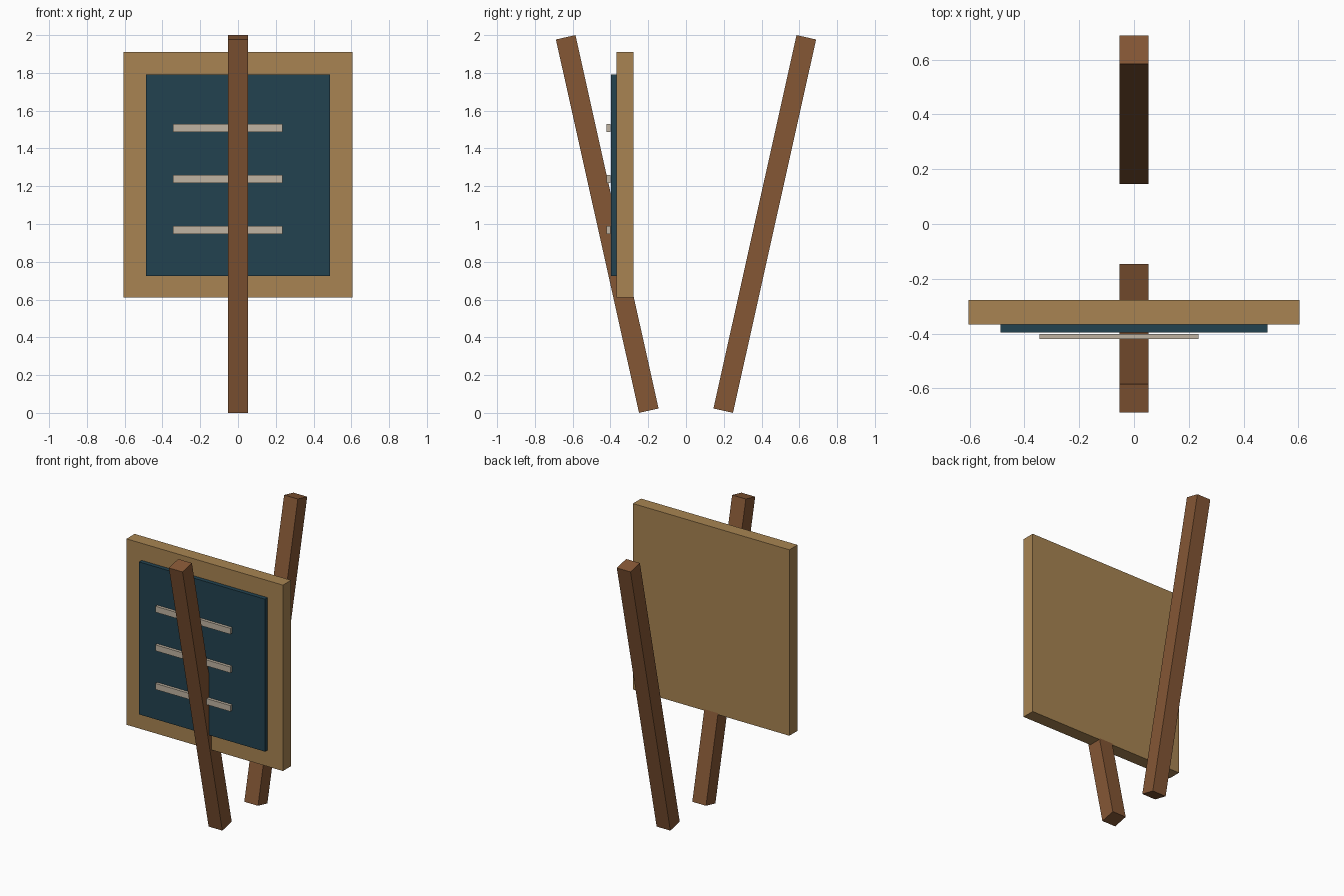
import bpy
import math

cube = bpy.data.objects.get("Cube")
if cube:
    bpy.data.objects.remove(cube, do_unlink=True)


def linear(c):
    c /= 255
    return c / 12.92 if c <= 0.04045 else ((c + 0.055) / 1.055) ** 2.4


def material(name, *rgb):
    colour = (*[linear(c) for c in rgb], 1)
    mat = bpy.data.materials.new(name)
    mat.use_nodes = True
    mat.diffuse_color = colour
    bsdf = mat.node_tree.nodes["Principled BSDF"]
    bsdf.inputs["Base Color"].default_value = colour
    bsdf.inputs["Roughness"].default_value = 0.9
    return mat


def box(name, centre, size, mat, tilt=0):
    bpy.ops.mesh.primitive_cube_add(size=1, location=centre, rotation=(tilt, 0, 0))
    obj = bpy.context.object
    obj.name = name
    obj.scale = size
    obj.data.materials.append(mat)
    return obj


dark_wood = material("dark wood", 133, 87, 53)
light_wood = material("light wood", 168, 132, 82)
slate = material("slate blue", 34, 66, 80)
chalk = material("chalk", 192, 180, 162)

# Two beams leaning apart towards the top
tilt = math.radians(12.55)
for name, side in (("front_leg", -1), ("back_leg", 1)):
    box(name, (0, side * 0.417, 1), (0.106, 0.106, 2.025), dark_wood, -side * tilt)

# Board and the writing surface on its front
box("board_frame", (0, -0.323, 1.26), (1.21, 0.09, 1.3), light_wood)
box("writing_panel", (0, -0.382, 1.258), (0.974, 0.03, 1.066), slate)

# Chalk lines, floating just off the panel
for i in range(3):
    box(f"chalk_line_{i + 1}", (-0.055, -0.411, 0.968 + i * 0.27), (0.58, 0.02, 0.042), chalk)
